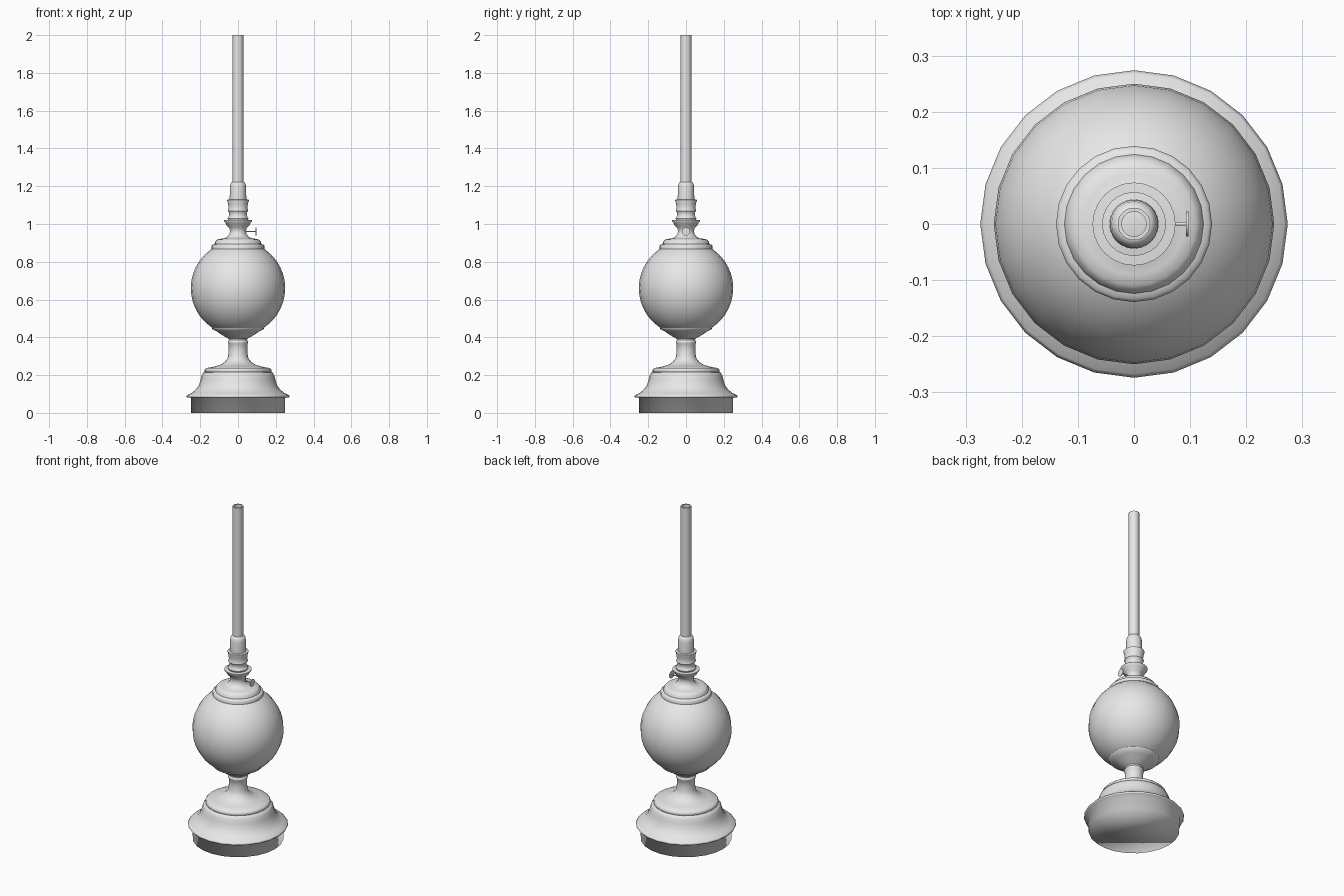
import bpy, bmesh, math

cube = bpy.data.objects.get("Cube")
if cube:
    bpy.data.objects.remove(cube, do_unlink=True)

grey = bpy.data.materials.new("plain_grey")
grey.use_nodes = True
grey.diffuse_color = (0.8, 0.8, 0.8, 1)
grey.node_tree.nodes["Principled BSDF"].inputs["Base Color"].default_value = (0.8, 0.8, 0.8, 1)


def finish(obj, angle=None):
    """Give the part its material and smooth shading."""
    obj.data.materials.clear()
    obj.data.materials.append(grey)
    bpy.ops.object.select_all(action="DESELECT")
    obj.select_set(True)
    bpy.context.view_layer.objects.active = obj
    if angle is None:
        bpy.ops.object.shade_smooth()
    else:
        bpy.ops.object.shade_smooth_by_angle(angle=math.radians(angle))
    return obj


def lathe(name, profile, angle=None, sides=24):
    """Turn a (radius, height) profile about z and cap both ends."""
    bm = bmesh.new()
    rings = []
    for r, z in profile:
        rings.append([bm.verts.new((r * math.cos(a), r * math.sin(a), z))
                      for a in (math.tau * i / sides for i in range(sides))])
    for low, high in zip(rings, rings[1:]):
        for i in range(sides):
            j = (i + 1) % sides
            bm.faces.new((low[i], low[j], high[j], high[i]))
    bm.faces.new(rings[0][::-1])
    bm.faces.new(rings[-1])
    mesh = bpy.data.meshes.new(name)
    bm.to_mesh(mesh)
    bm.free()
    obj = bpy.data.objects.new(name, mesh)
    bpy.context.collection.objects.link(obj)
    return finish(obj, angle)


# Foot with its flared rim, softly shaded all over
lathe("foot", [(.248, 0), (.248, .08), (.27, .081), (.274, .088), (.268, .095),
               (.245, .106), (.225, .122), (.208, .145), (.198, .175),
               (.192, .2), (.184, .213), (.172, .217), (.15, .218)])

# Stepped plate and stem, flaring into the cup that holds the font
lathe("stem", [(.17, .21), (.177, .217), (.177, .23), (.17, .237), (.13, .244),
               (.095, .254), (.072, .268), (.058, .285), (.052, .3),
               (.05, .33), (.05, .365), (.054, .37), (.054, .378), (.048, .385),
               (.05, .393), (.062, .4), (.085, .412), (.11, .43),
               (.136, .444), (.138, .45), (.12, .452)], 45)

# Round oil font
bpy.ops.mesh.primitive_uv_sphere_add(segments=24, ring_count=20, radius=.25,
                                     location=(0, 0, .66))
font = bpy.context.object
font.name = "oil_font"
finish(font)

# Stepped collar on the font, rising into the neck
lathe("collar", [(.13, .865), (.139, .868), (.139, .885), (.134, .891),
                 (.124, .894), (.12, .908), (.11, .918), (.09, .922),
                 (.074, .924), (.058, .931), (.046, .945), (.042, .962),
                 (.046, .98), (.06, .993), (.066, 1.006), (.074, 1.014),
                 (.074, 1.02), (.05, 1.022)], 45)

# Burner with its gallery ring and chimney socket
lathe("burner", [(.05, 1.015), (.056, 1.03), (.048, 1.04), (.047, 1.06),
                 (.054, 1.07), (.05, 1.08), (.052, 1.105), (.057, 1.122),
                 (.057, 1.128), (.044, 1.13), (.043, 1.195), (.04, 1.212),
                 (.033, 1.222), (.027, 1.224)], 40)

# Tall hollow chimney
lathe("chimney", [(.029, 1.2), (.029, 2), (.022, 2), (.022, 1.22)], 40)

# Wick knob on the left side: a thin shaft and a flat wheel
for name, radius, depth, x in (("wick_shaft", .003, .06, .066),
                               ("wick_wheel", .022, .004, .095)):
    bpy.ops.mesh.primitive_cylinder_add(vertices=16, radius=radius, depth=depth,
                                        location=(x, 0, .96),
                                        rotation=(0, math.pi / 2, 0))
    bpy.context.object.name = name
    finish(bpy.context.object, 40)
